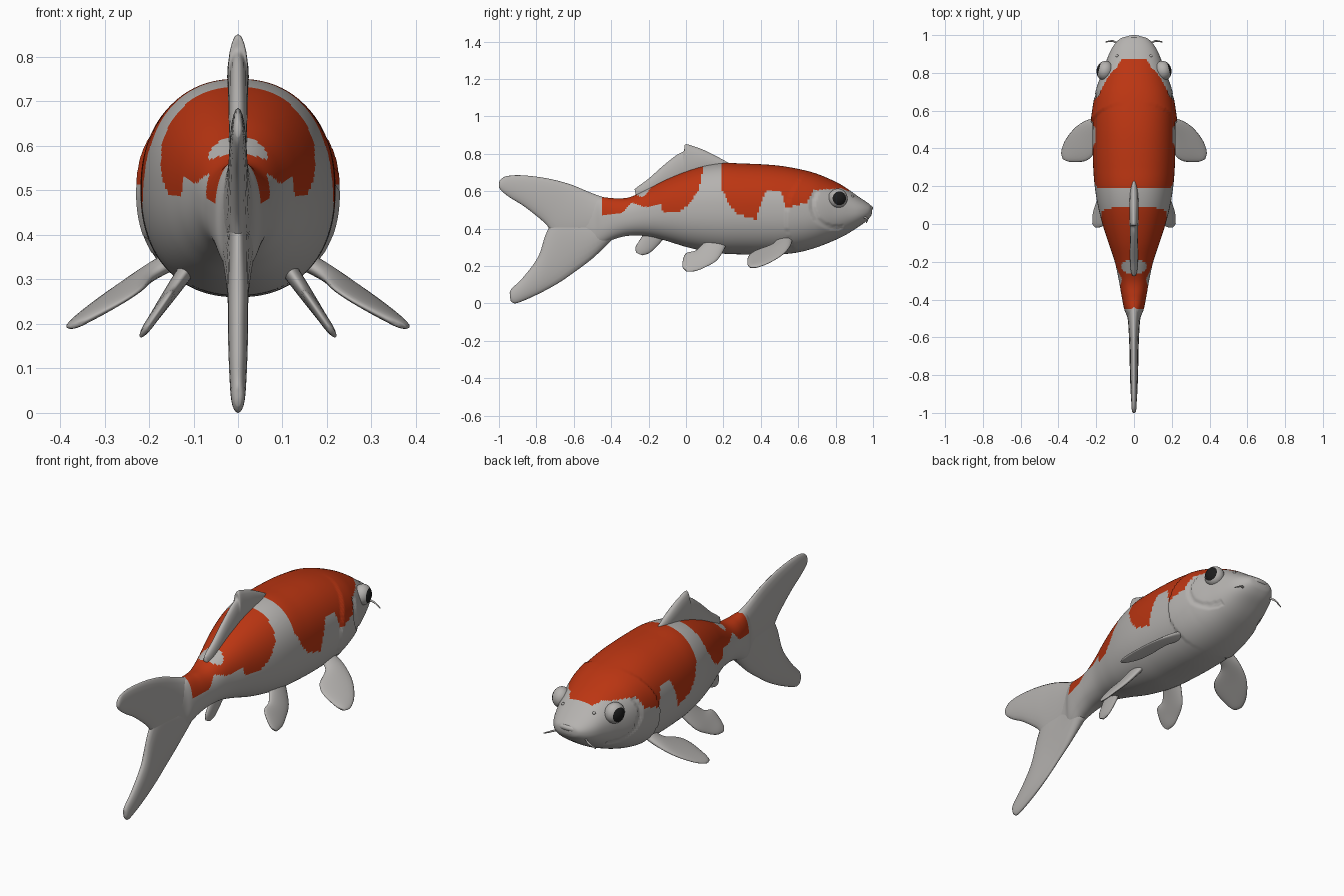
import bpy, bmesh, math
from mathutils import Vector, Matrix


def material(name, rgb):
    m = bpy.data.materials.new(name)
    m.diffuse_color = (*rgb, 1)
    return m


WHITE = material("pale skin", (0.46, 0.445, 0.43))
RED = material("orange red", (0.50, 0.036, 0.006))
BLACK = material("eye black", (0.012, 0.012, 0.012))


def finish(bm, name, mats):
    bmesh.ops.recalc_face_normals(bm, faces=bm.faces)
    for f in bm.faces:
        f.smooth = True
    me = bpy.data.meshes.new(name)
    bm.to_mesh(me)
    bm.free()
    for m in mats:
        me.materials.append(m)
    ob = bpy.data.objects.new(name, me)
    bpy.context.collection.objects.link(ob)
    return ob


def resample(rows, sub):
    """Smooth Catmull-Rom interpolation of equal-length number rows."""
    out = []
    for i in range(len(rows) - 1):
        p0, p1, p2 = rows[max(i - 1, 0)], rows[i], rows[i + 1]
        p3 = rows[min(i + 2, len(rows) - 1)]
        for k in range(sub):
            t = k / sub
            out.append([0.5 * (2 * b + (c - a) * t + (2 * a - 5 * b + 4 * c - d) * t * t
                               + (3 * b - a - 3 * c + d) * t ** 3)
                        for a, b, c, d in zip(p0, p1, p2, p3)])
    return out + [list(rows[-1])]


def loft(sections, normal, n=20, sub=5, power=1.0, sx=1):
    """Rings spanning edge point a to edge point b, with half thickness t along normal."""
    bm = bmesh.new()
    N = Vector(normal).normalized()
    rings = []
    for ax, ay, az, bx, by, bz, t in resample([(*a, *b, t) for a, b, t in sections], sub):
        a, b = Vector((ax, ay, az)), Vector((bx, by, bz))
        ring = []
        for k in range(n):
            th = 2 * math.pi * k / n
            c, s = (math.copysign(abs(v) ** power, v) for v in (math.cos(th), math.sin(th)))
            p = (a + b) / 2 + (a - b) / 2 * c + N * t * s
            ring.append(bm.verts.new((p.x * sx, p.y, p.z)))
        rings.append(ring)
    for r0, r1 in zip(rings, rings[1:]):
        for k in range(n):
            bm.faces.new((r0[k], r0[(k + 1) % n], r1[(k + 1) % n], r1[k]))
    bm.faces.new(rings[0])
    bm.faces.new(rings[-1])
    return bm


# Body: y, top z, bottom z, half width
stations = [
    (-0.60, 0.50, 0.39, 0.018), (-0.50, 0.555, 0.31, 0.034), (-0.45, 0.567, 0.315, 0.052),
    (-0.38, 0.562, 0.345, 0.066), (-0.30, 0.568, 0.362, 0.080), (-0.20, 0.615, 0.358, 0.102),
    (-0.10, 0.665, 0.333, 0.135), (0.0, 0.705, 0.302, 0.167), (0.10, 0.735, 0.280, 0.192),
    (0.20, 0.750, 0.266, 0.208), (0.30, 0.748, 0.262, 0.216), (0.40, 0.744, 0.260, 0.219),
    (0.50, 0.736, 0.262, 0.219), (0.60, 0.719, 0.273, 0.216), (0.70, 0.693, 0.300, 0.204),
    (0.80, 0.650, 0.340, 0.170), (0.86, 0.615, 0.370, 0.148), (0.92, 0.572, 0.408, 0.123),
    (0.96, 0.546, 0.436, 0.096), (0.985, 0.527, 0.462, 0.066), (0.994, 0.510, 0.480, 0.030)]
bm = loft([((0, y, zt), (0, y, zb), w) for y, zt, zb, w in stations],
          (1, 0, 0), n=128, sub=10, power=0.89)

# Gill cover step and cheek groove
for v in bm.verts:
    y, z = v.co.y, v.co.z
    d = y - (0.535 + 1.6 * (z - 0.45) ** 2)
    if 0 < d < 0.14:
        v.co.x *= 1 + 0.05 * (1 - d / 0.14)
    r = math.hypot(y - 0.80, z - 0.53)
    if abs(r - 0.125) < 0.012 and y < 0.84 and z < 0.6:
        v.co.x *= 0.965

# Red saddle patches: lower limit of red at each y
limit = [(-0.455, 9), (-0.45, 0.47), (-0.34, 0.485), (-0.29, 0.54), (-0.22, 0.515), (-0.135, 0.53),
         (-0.12, 0.485), (-0.04, 0.49), (0.016, 0.53), (0.07, 0.61), (0.085, 0.69), (0.09, 9),
         (0.188, 9), (0.192, 0.61), (0.23, 0.53), (0.28, 0.475), (0.375, 0.45), (0.40, 0.53),
         (0.43, 0.60), (0.51, 0.60), (0.535, 0.51), (0.58, 0.52), (0.65, 0.54), (0.68, 0.605),
         (0.83, 0.615), (0.875, 0.597), (0.885, 9)]


def is_red(p):
    if (p.y + 0.225) ** 2 / 0.04 ** 2 + p.x ** 2 / 0.068 ** 2 < 1 and p.z > 0.5:
        return False
    for (y0, z0), (y1, z1) in zip(limit, limit[1:]):
        if y0 <= p.y < y1:
            return p.z > z0 + (z1 - z0) * (p.y - y0) / (y1 - y0)
    return False


for f in bm.faces:
    f.material_index = int(is_red(f.calc_center_median()))
finish(bm, "body", [WHITE, RED])


# Upright fins on the centre line: (y, z) of both edges and half thickness
def centre_fin(name, rows):
    bm = loft([((0, a, b), (0, c, d), t) for a, b, c, d, t in rows], (1, 0, 0))
    finish(bm, name, [WHITE])


centre_fin("tail_upper_lobe", [
    (-0.40, 0.555, -0.40, 0.40, 0.045), (-0.50, 0.588, -0.52, 0.34, 0.032),
    (-0.62, 0.637, -0.68, 0.35, 0.024), (-0.75, 0.670, -0.755, 0.43, 0.021),
    (-0.88, 0.685, -0.86, 0.515, 0.018), (-0.96, 0.680, -0.94, 0.565, 0.014),
    (-0.993, 0.660, -0.985, 0.60, 0.011), (-1.0, 0.640, -1.0, 0.62, 0.005)])
centre_fin("tail_lower_lobe", [
    (-0.40, 0.335, -0.40, 0.50, 0.045), (-0.50, 0.240, -0.52, 0.47, 0.032),
    (-0.60, 0.165, -0.68, 0.46, 0.025), (-0.68, 0.110, -0.745, 0.38, 0.023),
    (-0.77, 0.060, -0.79, 0.25, 0.022), (-0.86, 0.018, -0.87, 0.14, 0.019),
    (-0.915, 0.0, -0.935, 0.075, 0.015), (-0.938, 0.015, -0.942, 0.045, 0.007)])
centre_fin("dorsal_fin", [
    (0.23, 0.750, 0.23, 0.71, 0.010), (0.17, 0.783, 0.17, 0.70, 0.020),
    (0.10, 0.818, 0.10, 0.69, 0.024), (0.04, 0.840, 0.05, 0.67, 0.024),
    (-0.005, 0.850, 0.0, 0.65, 0.023), (-0.012, 0.815, -0.03, 0.64, 0.022),
    (-0.05, 0.793, -0.06, 0.62, 0.022), (-0.12, 0.738, -0.12, 0.60, 0.021),
    (-0.20, 0.667, -0.19, 0.57, 0.020), (-0.25, 0.630, -0.23, 0.56, 0.018),
    (-0.275, 0.610, -0.265, 0.56, 0.010)])
centre_fin("anal_fin", [
    (-0.10, 0.37, -0.22, 0.38, 0.018), (-0.15, 0.31, -0.25, 0.335, 0.015),
    (-0.195, 0.27, -0.27, 0.30, 0.012), (-0.235, 0.257, -0.267, 0.272, 0.008)])


# Paired fins, each lying in a sloping plane
def pectoral(x, y):
    return (x, y, 0.262 - 0.52 * (x - 0.24) + 0.18 * (y - 0.34))


def pelvic(y, z):
    return (0.13 + 0.69 * (0.30 - z), y, z)


pectoral_rows = [(0.13, 0.57, 0.13, 0.49, 0.022), (0.22, 0.56, 0.185, 0.46, 0.018),
                 (0.30, 0.52, 0.215, 0.37, 0.014), (0.36, 0.45, 0.26, 0.333, 0.012),
                 (0.385, 0.385, 0.33, 0.328, 0.010), (0.377, 0.345, 0.352, 0.333, 0.006)]
pelvic_rows = [(0.22, 0.32, 0.11, 0.34, 0.020), (0.17, 0.235, 0.055, 0.285, 0.015),
               (0.10, 0.192, 0.0, 0.268, 0.012), (0.05, 0.173, -0.018, 0.225, 0.010),
               (0.005, 0.170, -0.018, 0.193, 0.006)]

for side, s in (("right", 1), ("left", -1)):
    for name, rows, fn, normal in (
            ("pectoral_fin", pectoral_rows, pectoral, (0.52, -0.18, 1)),
            ("pelvic_fin", pelvic_rows, pelvic, (1, 0, 0.69))):
        bm = loft([(fn(a, b), fn(c, d), t) for a, b, c, d, t in rows], normal, sx=s)
        finish(bm, f"{side}_{name}", [WHITE])

    # Eye with dark pupil facing outward
    bm = bmesh.new()
    bmesh.ops.create_uvsphere(bm, u_segments=32, v_segments=24, radius=1,
                              matrix=Matrix.Rotation(math.pi / 2, 4, 'Y'))
    for f in bm.faces:
        f.material_index = int(f.calc_center_median().x * s > 0.72)
    place = (Matrix.Translation((s * 0.154, 0.812, 0.562)) @ Matrix.Rotation(s * 0.25, 4, 'Z')
             @ Matrix.Diagonal((0.044, 0.052, 0.052, 1)))
    bmesh.ops.transform(bm, matrix=place, verts=bm.verts)
    finish(bm, f"{side}_eye", [WHITE, BLACK])

    # Nostril
    bm = bmesh.new()
    bmesh.ops.create_uvsphere(bm, u_segments=12, v_segments=8, radius=0.008,
                              matrix=Matrix.Translation((s * 0.09, 0.89, 0.573)))
    finish(bm, f"{side}_nostril", [WHITE])


# Lips and barbels: round tubes running across the snout
def tube(name, pts, sx=1):
    bm = loft([((x, y, z + r), (x, y, z - r), r) for x, y, z, r in pts],
              (0, 1, 0), n=12, sx=sx)
    finish(bm, name, [WHITE])


def lip(name, y, z, r):
    half = [(0.09, -0.065, -0.035, 0.5), (0.065, -0.025, -0.015, 0.9), (0.035, -0.006, -0.003, 1)]
    pts = [(x, y + dy, z + dz, r * k) for x, dy, dz, k in half]
    tube(name, [(-p[0], *p[1:]) for p in pts] + [(0, y, z, r)] + pts[::-1])


lip("upper_lip", 0.986, 0.510, 0.014)
lip("lower_lip", 0.976, 0.478, 0.014)
for side, s in (("right", 1), ("left", -1)):
    tube(f"{side}_barbel", [(0.075, 0.945, 0.465, 0.006), (0.11, 0.968, 0.452, 0.005),
                            (0.15, 0.964, 0.432, 0.003)], s)
